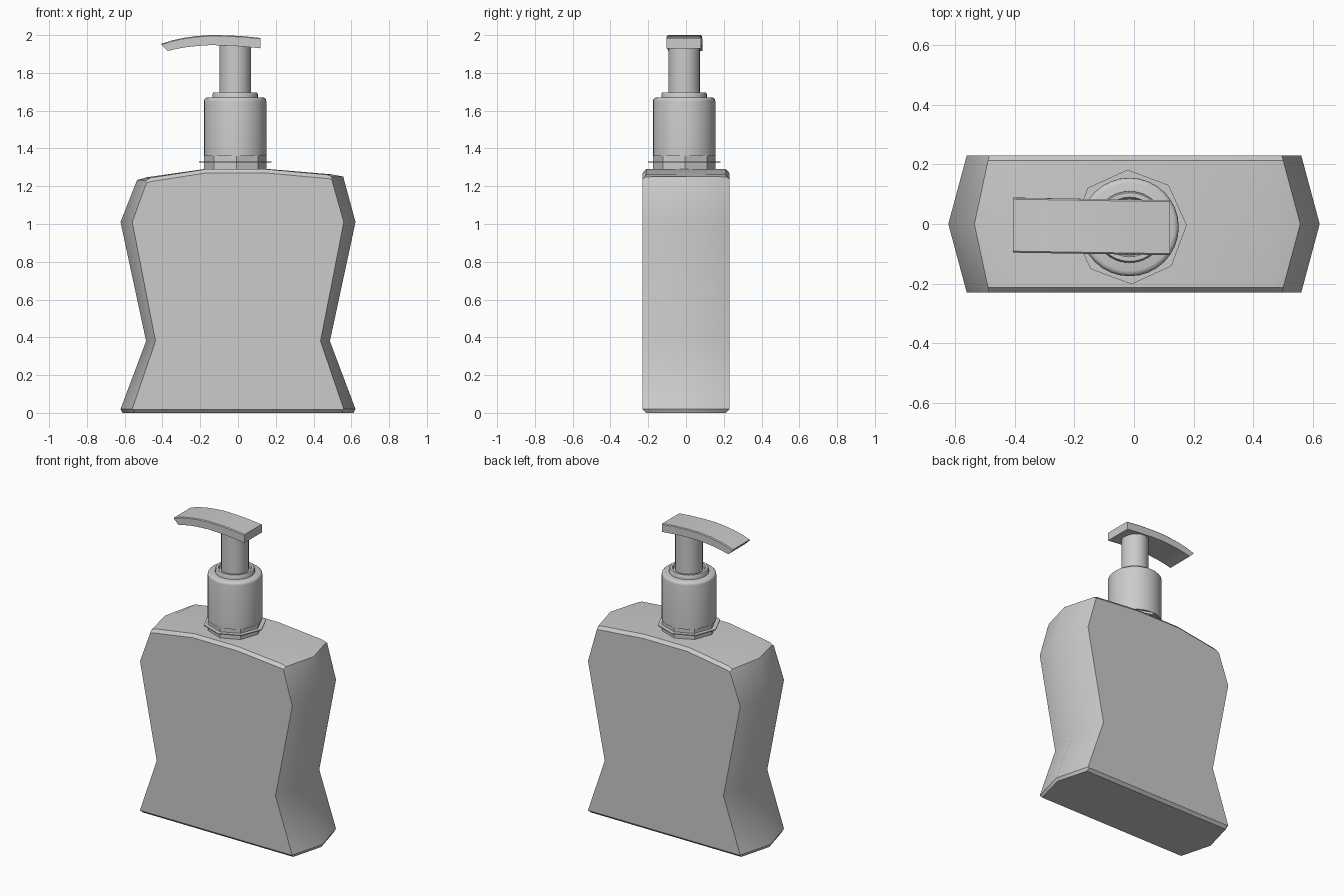
import bpy, bmesh, math

if "Cube" in bpy.data.objects:
    bpy.data.objects.remove(bpy.data.objects["Cube"])

CX, CY = -0.015, -0.01   # pump axis


def finish(name, bm, angle):
    bmesh.ops.remove_doubles(bm, verts=bm.verts, dist=1e-5)
    bmesh.ops.recalc_face_normals(bm, faces=bm.faces)
    me = bpy.data.meshes.new(name)
    bm.to_mesh(me)
    bm.free()
    ob = bpy.data.objects.new(name, me)
    bpy.context.collection.objects.link(ob)
    bpy.ops.object.select_all(action='DESELECT')
    bpy.context.view_layer.objects.active = ob
    ob.select_set(True)
    bpy.ops.object.shade_smooth_by_angle(angle=math.radians(angle))
    return ob


def loft(name, sections, angle):
    """Join equal-length closed outlines and cap both ends."""
    bm = bmesh.new()
    rings = [[bm.verts.new(p) for p in s] for s in sections]
    n = len(rings[0])
    for a, b in zip(rings, rings[1:]):
        for i in range(n):
            j = (i + 1) % n
            bm.faces.new((a[i], a[j], b[j], b[i]))
    bm.faces.new(rings[0])
    bm.faces.new(rings[-1])
    return finish(name, bm, angle)


def lathe(name, profile, segs, turn=0.0, angle=35):
    """Stack circles of (radius, z) around the pump axis."""
    rings = []
    for r, z in profile:
        rings.append([(CX + r * math.cos(turn + math.tau * i / segs),
                       CY + r * math.sin(turn + math.tau * i / segs), z)
                      for i in range(segs)])
    return loft(name, rings, angle)


# Bottle body: waisted outlines lofted from front to back, ridge along each side
def outline(y, out, bottom, lift):
    side = 0.56 + out
    pts = [(side - 0.01, bottom), (side, 0.02), (0.437 + out * 0.8, 0.38),
           (side, 1.01), (0.495 + out, 1.238 + lift * 0.6), (0.47 + out * 0.4, 1.241 + lift),
           (0.15, 1.27 + lift), (-0.17, 1.27 + lift),
           (-0.46 - out * 0.4, 1.225 + lift), (-0.485 - out * 0.8, 1.217 + lift * 0.7),
           (-side, 1.01), (-0.437 - out * 0.8, 0.38), (-side, 0.02), (-side + 0.01, bottom)]
    return [(x, y, z) for x, z in pts]


half = [(0.23, 0.0, 0.018, 0.0), (0.212, 0.005, 0.0, 0.02)]
stations = [(-y, o, b, l) for y, o, b, l in half] + [(0, 0.062, 0.0, 0.022)] + half[::-1]
loft("bottle_body", [outline(*s) for s in stations], 38)

# Neck: octagonal collar with a thin flange
lathe("neck", [(0.165, 1.26), (0.165, 1.37)], 8, math.radians(2))
lathe("neck_flange", [(0.192, 1.326), (0.192, 1.332)], 8, math.radians(2))

# Screw cap with rounded top edge
lathe("screw_cap", [(0.165, 1.36), (0.165, 1.65), (0.163, 1.66), (0.157, 1.667),
                    (0.147, 1.67)], 32)

# Raised ring with a shallow recess around the stem
lathe("cap_ring", [(0.12, 1.66), (0.12, 1.688), (0.115, 1.697), (0.1, 1.697),
                   (0.095, 1.685)], 32)

# Pump stem
lathe("pump_stem", [(0.083, 1.67), (0.083, 1.96)], 32)

# Curved nozzle: rectangular sections with softened top edges along an arc
path = [(0.12, 1.985, 0.12, 1.93), (0.03, 1.994, 0.03, 1.939),
        (-0.06, 1.999, -0.06, 1.945), (-0.15, 2.0, -0.145, 1.947),
        (-0.22, 1.995, -0.21, 1.943), (-0.29, 1.985, -0.275, 1.936),
        (-0.35, 1.972, -0.325, 1.927), (-0.405, 1.954, -0.372, 1.916)]
sections = []
for tx, tz, bx, bz in path:
    c = -0.008 - 0.016 * (tx + 0.15)     # slight twist about the stem
    w = 0.092
    sections.append([(bx, c - w, bz), (bx, c + w, bz), (tx, c + w, tz - 0.005),
                     (tx, c + w - 0.005, tz), (tx, c - w + 0.005, tz),
                     (tx, c - w, tz - 0.005)])
loft("pump_nozzle", sections, 30)
